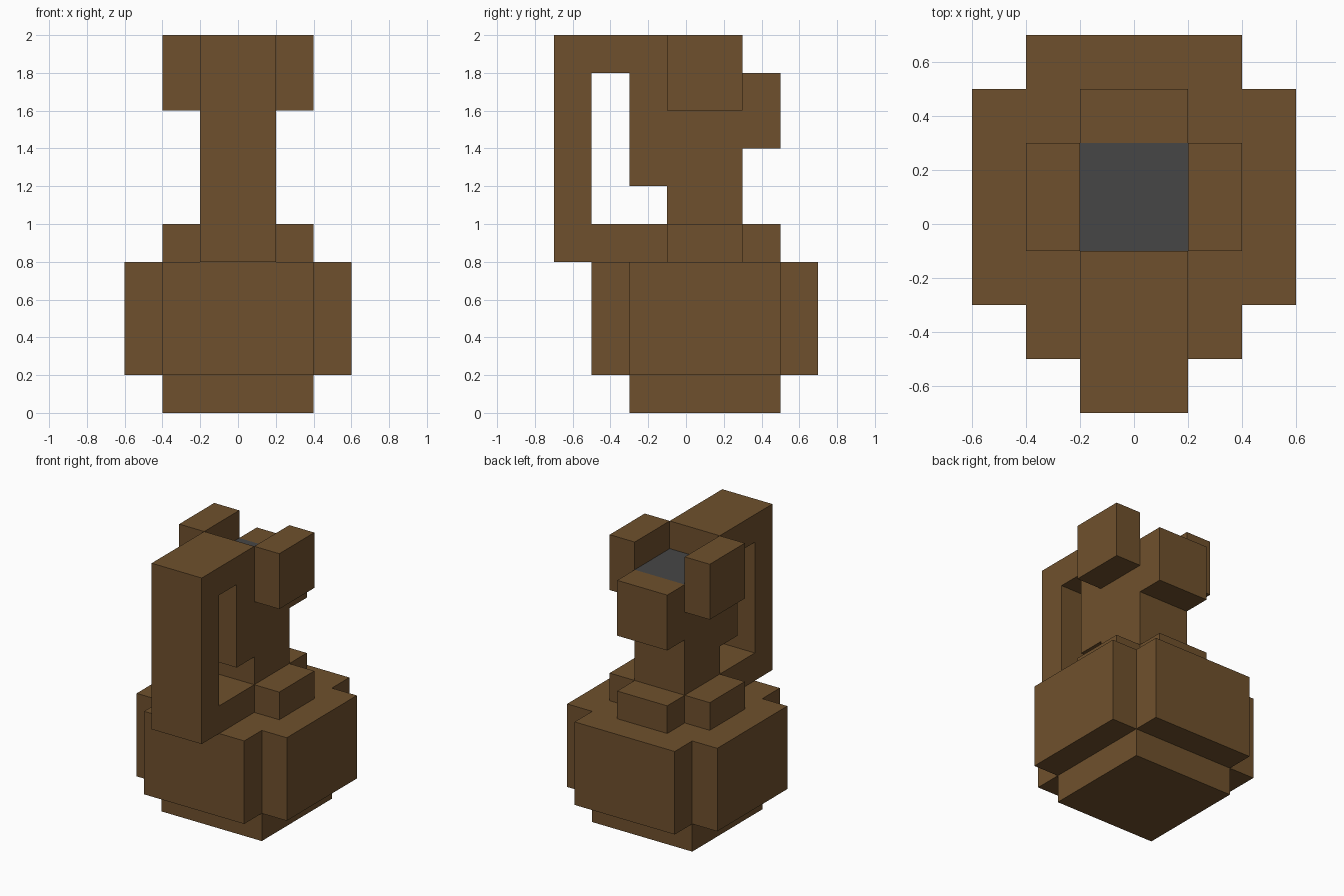
import bpy, bmesh
from mathutils import Vector

if "Cube" in bpy.data.objects:
    bpy.data.objects.remove(bpy.data.objects["Cube"])

U = 0.2                               # grid step shared by all blocks
ORIGIN = Vector((-0.6, -0.7, 0.0))


def material(name, color):
    m = bpy.data.materials.new(name)
    m.diffuse_color = (*color, 1.0)
    m.use_nodes = True
    m.node_tree.nodes["Principled BSDF"].inputs["Base Color"].default_value = m.diffuse_color
    return m


brown = material("brown", (0.159, 0.081, 0.026))
grey = material("dark grey", (0.061, 0.061, 0.061))

# Each part is a set of boxes: (x0, x1, y0, y1, z0, z1)
PARTS = {
    "foot": [(-.4, .4, -.3, .5, 0, .2)],
    "belly": [(-.6, .6, -.3, .5, .2, .8), (-.4, .4, -.5, .7, .2, .8)],
    "collar": [(-.4, .4, -.1, .3, .8, 1), (-.2, .2, -.1, .5, .8, 1)],
    "neck": [(-.2, .2, -.1, .3, 1, 1.8)],
    "front_rim": [(-.2, .2, -.3, -.1, 1.2, 2)],
    "back_rim": [(-.2, .2, .3, .5, 1.4, 1.8)],
    "left_rim": [(-.4, -.2, -.1, .3, 1.6, 2)],
    "right_rim": [(.2, .4, -.1, .3, 1.6, 2)],
    "handle": [(-.2, .2, -.7, -.5, .8, 2), (-.2, .2, -.5, -.1, .8, 1),
               (-.2, .2, -.5, -.3, 1.8, 2)],
}


def cells(boxes):
    """Grid cells covered by the boxes."""
    out = set()
    for b in boxes:
        r = [range(round((b[2 * a] - ORIGIN[a]) / U),
                   round((b[2 * a + 1] - ORIGIN[a]) / U)) for a in range(3)]
        out |= {(i, j, k) for i in r[0] for j in r[1] for k in r[2]}
    return out


filled = {name: cells(boxes) for name, boxes in PARTS.items()}
solid = set().union(*filled.values())


def build(name):
    """Make the outer faces of one part, leaving out faces hidden by neighbours."""
    bm = bmesh.new()
    for c in sorted(filled[name]):
        for axis in range(3):
            for side in (0, 1):
                n = list(c)
                n[axis] += 2 * side - 1
                if tuple(n) in solid:
                    continue
                quad = []
                for s, t in ((0, 0), (1, 0), (1, 1), (0, 1)):
                    p = list(c)
                    p[axis] += side
                    p[(axis + 1) % 3] += s
                    p[(axis + 2) % 3] += t
                    quad.append(bm.verts.new(ORIGIN + Vector(p) * U))
                f = bm.faces.new(quad if side else quad[::-1])
                # the top of the neck is the dark opening
                if name == "neck" and axis == 2 and side:
                    f.material_index = 1
    bmesh.ops.remove_doubles(bm, verts=bm.verts, dist=0.001)
    bmesh.ops.dissolve_limit(bm, angle_limit=0.01, verts=bm.verts,
                             edges=bm.edges, delimit={'MATERIAL'})
    me = bpy.data.meshes.new(name)
    bm.to_mesh(me)
    bm.free()
    me.materials.append(brown)
    if name == "neck":
        me.materials.append(grey)
    bpy.context.collection.objects.link(bpy.data.objects.new(name, me))


for part in PARTS:
    build(part)
